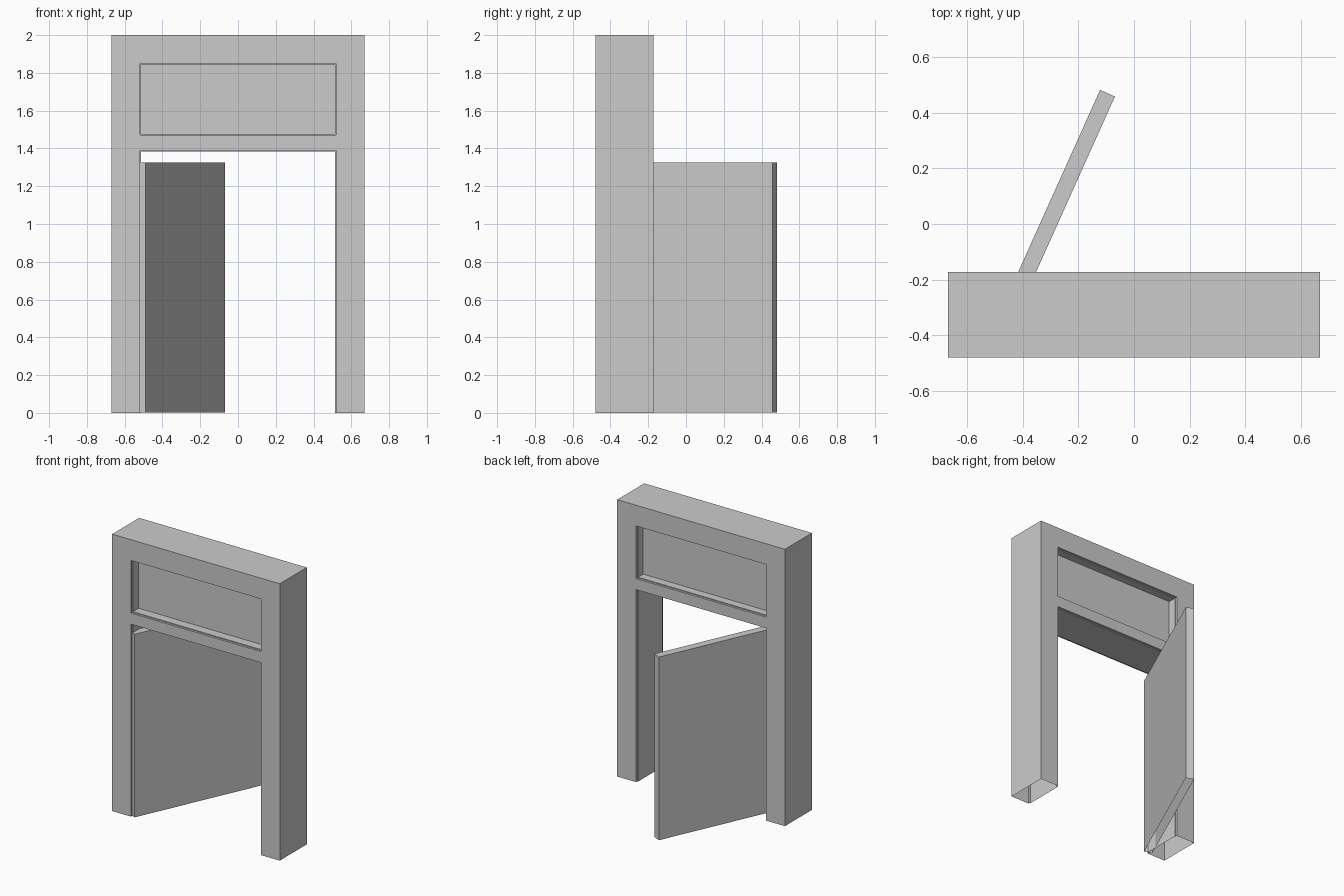
import bpy, bmesh, math
from mathutils import Matrix, Vector

if "Cube" in bpy.data.objects:
    bpy.data.objects.remove(bpy.data.objects["Cube"])

XO, XI, TOP = 0.67, 0.52, 2.0          # outer / inner half widths, height
DOOR_T, WIN_B, WIN_T = 1.39, 1.47, 1.85
STEP = 0.006                           # the lining is slightly narrower than the casing


def finish(bm, name):
    me = bpy.data.meshes.new(name)
    bm.to_mesh(me)
    bm.free()
    ob = bpy.data.objects.new(name, me)
    bpy.context.collection.objects.link(ob)
    return ob


def quad(bm, pts):
    return bm.faces.new([bm.verts.new(p) for p in pts])


def strip(bm, a, ya, b, yb, closed=False):
    """Band of quads between two matching (x, z) outlines."""
    n = len(a)
    for i in range(n if closed else n - 1):
        j = (i + 1) % n
        quad(bm, [(a[i][0], ya, a[i][1]), (a[j][0], ya, a[j][1]),
                  (b[j][0], yb, b[j][1]), (b[i][0], yb, b[i][1])])


def door_loop(d):
    w = XI - d
    return [(-w, 0), (-w, DOOR_T - d), (w, DOOR_T - d), (w, 0)]


def window_loop(d):
    w = XI - d
    return [(-w, WIN_B + d), (-w, WIN_T - d), (w, WIN_T - d), (w, WIN_B + d)]


def casing(name, y_face, y_lip, y_seam):
    """Open-bottomed hollow half of the doorway."""
    bm = bmesh.new()
    xs, zs = [-XO, -XI, XI, XO], [0, DOOR_T, WIN_B, WIN_T, TOP]
    for i in range(3):
        for k in range(4):
            if i == 1 and k in (0, 2):     # door and window openings
                continue
            quad(bm, [(xs[i], y_face, zs[k]), (xs[i + 1], y_face, zs[k]),
                      (xs[i + 1], y_face, zs[k + 1]), (xs[i], y_face, zs[k + 1])])
    outer = ([(-XO, z) for z in zs] + [(-XI, TOP), (XI, TOP)]
             + [(XO, z) for z in reversed(zs)])
    strip(bm, outer, y_face, outer, y_seam)
    profile = [(y_face, 0), (y_lip, 0), (y_lip, STEP), (y_seam, STEP)]
    for loop, closed in ((door_loop, False), (window_loop, True)):
        for (y0, d0), (y1, d1) in zip(profile, profile[1:]):
            strip(bm, loop(d0), y0, loop(d1), y1, closed)
    bmesh.ops.remove_doubles(bm, verts=bm.verts, dist=0.0005)
    bmesh.ops.recalc_face_normals(bm, faces=bm.faces)
    # make the shell face outwards
    face = max(bm.faces, key=lambda f: abs(f.calc_center_median().y - y_seam))
    if face.normal.y * (y_face - y_seam) < 0:
        bmesh.ops.reverse_faces(bm, faces=bm.faces)
    return finish(bm, name)


def box(name, lo, hi, matrix=Matrix(), open_bottom=False):
    bm = bmesh.new()
    bmesh.ops.create_cube(bm, size=1)
    for v in bm.verts:
        v.co = Vector([l + (c + 0.5) * (h - l) for c, l, h in zip(v.co, lo, hi)])
    bm.normal_update()
    if open_bottom:
        bmesh.ops.delete(bm, geom=[f for f in bm.faces if f.normal.z < -0.5],
                         context='FACES')
    bm.transform(matrix)
    return finish(bm, name)


# Doorway: front and back casings meeting at a seam
casing("front_casing", -0.48, -0.465, -0.31)
casing("back_casing", -0.172, -0.187, -0.31)

# Panel filling the window above the door
w = XI - STEP
box("transom_panel", (-w, -0.40, WIN_B + STEP), (w, -0.245, WIN_T - STEP))

# Door leaf swung open to the back, pivoting on its right hinge corner
swing = Matrix.Translation((-0.490, -0.479, 0)) @ Matrix.Rotation(math.radians(65.8), 4, 'Z')
box("door_leaf", (0, 0, 0.002), (1.028, 0.0585, 1.325), swing, open_bottom=True)
